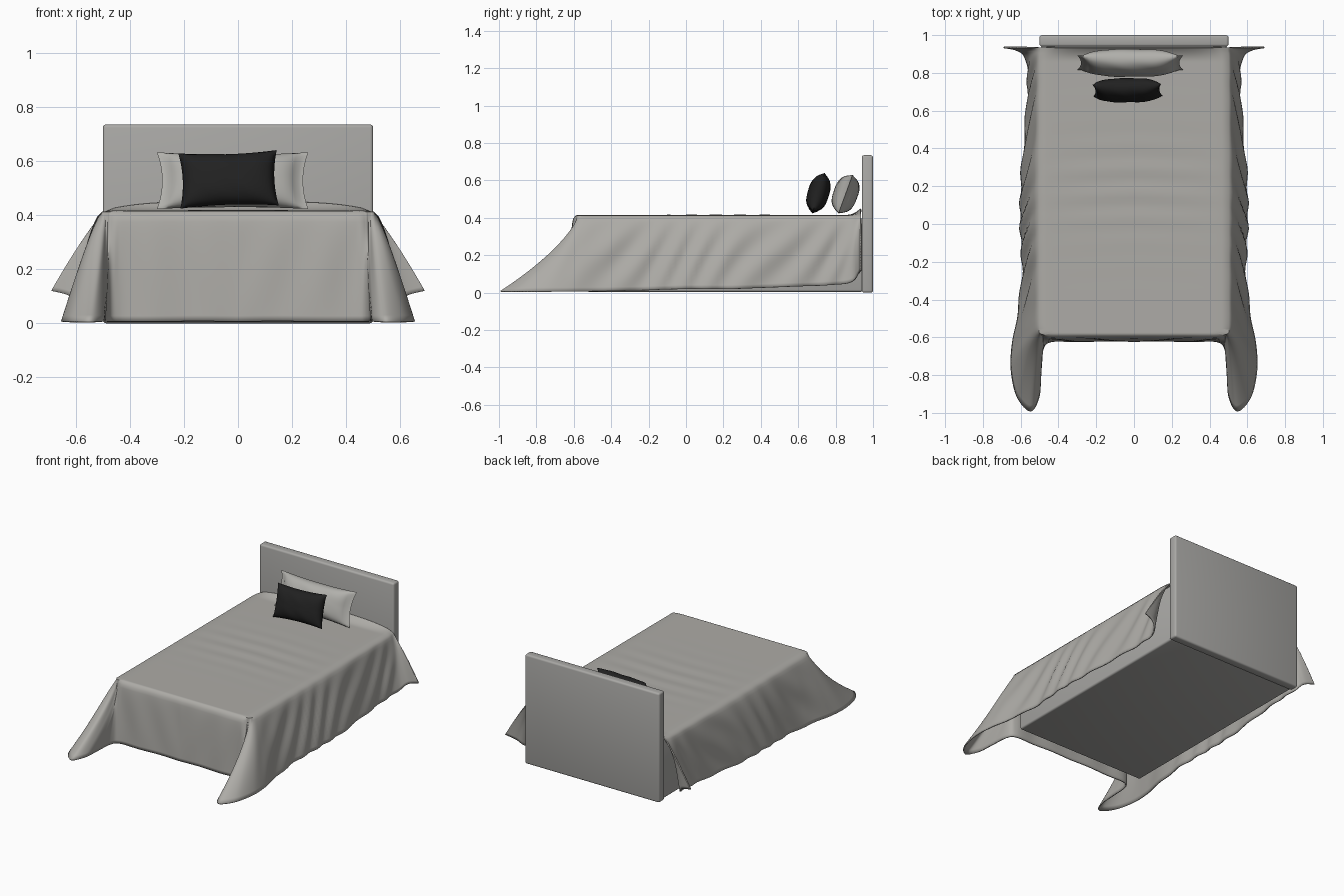
import bpy, bmesh, math
from mathutils import Vector, Matrix

if "Cube" in bpy.data.objects:
    bpy.data.objects.remove(bpy.data.objects["Cube"])


def material(name, rgb):
    m = bpy.data.materials.new(name)
    m.diffuse_color = (*rgb, 1)
    m.use_nodes = True
    m.node_tree.nodes["Principled BSDF"].inputs["Base Color"].default_value = m.diffuse_color
    return m


LINEN = material("warm grey linen", (0.42, 0.41, 0.385))
FABRIC = material("grey upholstery", (0.40, 0.395, 0.38))
PILLOW = material("pale grey cotton", (0.44, 0.435, 0.41))
BLACK = material("black cotton", (0.015, 0.015, 0.015))


def finish(bm, name, mat, angle=60):
    bmesh.ops.remove_doubles(bm, verts=bm.verts, dist=0.0003)
    bmesh.ops.recalc_face_normals(bm, faces=bm.faces)
    me = bpy.data.meshes.new(name)
    bm.to_mesh(me)
    bm.free()
    me.materials.append(mat)
    ob = bpy.data.objects.new(name, me)
    bpy.context.collection.objects.link(ob)
    bpy.ops.object.select_all(action='DESELECT')
    ob.select_set(True)
    bpy.context.view_layer.objects.active = ob
    bpy.ops.object.shade_smooth_by_angle(angle=math.radians(angle))
    return ob


def box(name, lo, hi, bevel, mat):
    bm = bmesh.new()
    lo, hi = Vector(lo), Vector(hi)
    bmesh.ops.create_cube(bm, size=1, matrix=Matrix.Translation((lo + hi) / 2)
                          @ Matrix.Diagonal((*(hi - lo), 1)))
    bmesh.ops.bevel(bm, geom=bm.edges[:], offset=bevel, segments=3, profile=0.5, affect='EDGES')
    return finish(bm, name, mat, 40)


def grid_faces(bm, rows):
    for a, b in zip(rows, rows[1:]):
        for i in range(len(a) - 1):
            bm.faces.new((a[i], a[i + 1], b[i + 1], b[i]))


def catmull(keys, t):
    i = min(int(t), len(keys) - 2)
    f = t - i
    p = [keys[max(0, min(len(keys) - 1, i + k))] for k in (-1, 0, 1, 2)]
    return [0.5 * (2 * b + (c - a) * f + (2 * a - 5 * b + 4 * c - d) * f * f
                   + (3 * b - a - 3 * c + d) * f ** 3) for a, b, c, d in zip(*p)]


# headboard and bed base
box("headboard", (-0.5, 0.94, 0), (0.5, 1.0, 0.735), 0.012, FABRIC)
box("bed_base", (-0.49, -0.53, 0.004), (0.49, 0.945, 0.398), 0.012, FABRIC)

# bedspread half: top edge x, y, hem x, y, z, and hang exponent
KEYS = [(.49, .935, .69, .935, .12, .9), (.495, .915, .62, .92, .10, .9),
        (.50, .87, .575, .88, .055, .7), (.50, .75, .56, .76, .04, .6),
        (.50, .5, .575, .5, .03, .6), (.50, .25, .595, .25, .02, .6),
        (.50, 0, .60, 0, .02, .65), (.50, -.25, .59, -.25, .012, .65),
        (.50, -.42, .61, -.45, .008, .7), (.50, -.51, .64, -.62, .006, .8),
        (.50, -.55, .65, -.76, .006, .95), (.50, -.57, .62, -.91, .006, 1.3),
        (.495, -.578, .55, -.99, .006, 1.6), (.49, -.58, .505, -.92, .006, 1.9),
        (.48, -.583, .495, -.80, .006, 1.9), (.47, -.585, .485, -.67, .006, 1.0),
        (.43, -.587, .44, -.622, .006, .35), (.30, -.587, .30, -.622, .006, .35),
        (.15, -.587, .15, -.618, .008, .35), (0, -.587, 0, -.620, .006, .35)]
STEPS, ACROSS, DOWN = 9, 14, 20
TOP = 0.412


def top_z(x, y):
    rise = 0.035 * max(0, (y - 0.86) / 0.075) ** 2 * max(0, 1 - (abs(x) / 0.5) ** 4)
    ripple = 0.0025 * math.sin(y * 48 + 2 * x) * math.exp(-((y - .2) / .25) ** 2) * (1 - (2 * x) ** 2)
    return TOP + rise + ripple


bm = bmesh.new()
rows = []
for n in range((len(KEYS) - 1) * STEPS + 1):
    tx, ty, hx, hy, hz, p = catmull(KEYS, n / STEPS)
    if n == (len(KEYS) - 1) * STEPS:
        tx = hx = 0
    row = []
    # flat top, running out from the centre line
    sy = max(ty, -0.5)
    for k in range(ACROSS):
        f = k / ACROSS
        x, y = tx * f, sy + (ty - sy) * f
        row.append(bm.verts.new((x, y, top_z(x, y))))
    # hanging part with diagonal folds
    side = max(0, min(1, (ty + 0.55) * 6)) * max(0, min(1, (0.9 - ty) * 8))
    for k in range(DOWN + 1):
        d = k / DOWN
        f = d ** p
        x, y = tx + (hx - tx) * f, ty + (hy - ty) * f
        fold = math.sin(34 * y + 9 * d + 2 * math.sin(7 * y)) * 0.009 * math.sin(math.pi * d * .8)
        x += fold * side
        if hx < 0.45:
            y += 0.005 * math.sin(x * 30 + 3 * d) * d * (1 - d) * 2
        z = TOP - (TOP - hz) * (d - 0.02 * math.sin(math.pi * d))
        if k == 0:
            z = TOP - 0.003
        row.append(bm.verts.new((x, y, z)))
    rows.append(row)
grid_faces(bm, rows)
spread = finish(bm, "bedspread", LINEN)
mirror = spread.modifiers.new("mirror", 'MIRROR')
mirror.use_clip = True
solid = spread.modifiers.new("cloth thickness", 'SOLIDIFY')
solid.thickness = 0.008
solid.offset = 0


# soft pillows: two bulging sheets with drawn-in edges and pointed corners
def pillow(name, centre, half, tilt, mat, flange):
    bm = bmesh.new()
    n = 28
    for side in (-1, 1):
        rows = []
        for j in range(n + 1):
            v = -1 + 2 * j / n
            row = []
            for i in range(n + 1):
                u = -1 + 2 * i / n
                a, b = min(1, abs(u) / flange), min(1, abs(v) / 0.98)
                bulge = ((1 - a ** 3) * (1 - b ** 2.6)) ** 0.5
                x = half[0] * u * (1 - 0.07 * (1 - v * v))
                z = half[2] * v * (1 - 0.09 * (1 - u * u))
                crease = 1 + 0.05 * math.sin(9 * u + 4 * v) * abs(v)
                y = side * (half[1] * bulge * crease + 0.003 * (abs(u) < 1 and abs(v) < 1))
                row.append(bm.verts.new((x, y, z)))
            rows.append(row)
        grid_faces(bm, rows)
    bmesh.ops.transform(bm, verts=bm.verts, matrix=Matrix.Translation(centre)
                        @ Matrix.Rotation(math.radians(tilt[0]), 4, 'X')
                        @ Matrix.Rotation(math.radians(tilt[1]), 4, 'Y'))
    return finish(bm, name, mat, 70)


pillow("back_pillow", (-0.02, 0.853, 0.527), (0.28, 0.062, 0.112), (-20, 0), PILLOW, 0.9)
pillow("front_cushion", (-0.035, 0.708, 0.532), (0.182, 0.054, 0.107), (-17, -2), BLACK, 0.99)
